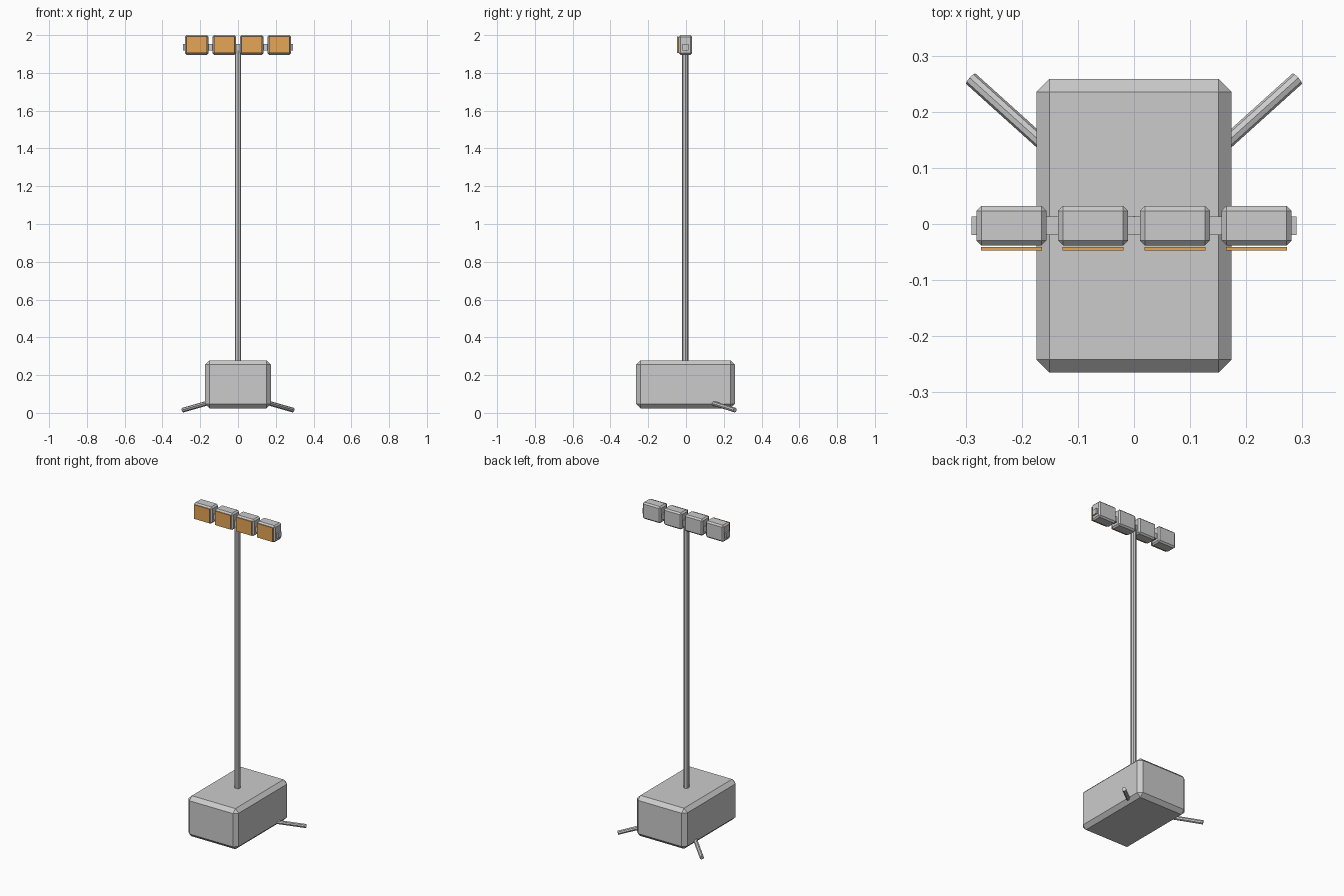
import bpy
from mathutils import Vector

if "Cube" in bpy.data.objects:
    bpy.data.objects.remove(bpy.data.objects["Cube"])

YC = -0.003  # shared depth centre of the stand


def material(name, rgb):
    m = bpy.data.materials.new(name)
    m.diffuse_color = (*rgb, 1)
    m.use_nodes = True
    m.node_tree.nodes["Principled BSDF"].inputs["Base Color"].default_value = m.diffuse_color
    return m


GREY = material("grey metal", (0.6, 0.6, 0.6))
AMBER = material("amber lens", (0.78, 0.38, 0.095))


def box(name, centre, size, mat, chamfer=0):
    bpy.ops.mesh.primitive_cube_add(size=1, location=centre)
    o = bpy.context.object
    o.name = name
    o.scale = size
    bpy.ops.object.transform_apply(location=False, rotation=False, scale=True)
    o.data.materials.append(mat)
    if chamfer:
        b = o.modifiers.new("chamfer", 'BEVEL')
        b.width = chamfer
        b.segments = 1
    return o


def rod(name, a, b, radius, mat, sides=8):
    a, b = Vector(a), Vector(b)
    d = b - a
    bpy.ops.mesh.primitive_cylinder_add(vertices=sides, radius=radius, depth=d.length,
                                        location=(a + b) / 2)
    o = bpy.context.object
    o.name = name
    o.rotation_euler = d.to_track_quat('Z', 'Y').to_euler()
    o.data.materials.append(mat)
    return o


# Chamfered base housing
box("base_housing", (0, YC, 0.151), (0.348, 0.523, 0.254), GREY, 0.023)

# Mast and the crossbar carrying the lamps
rod("mast", (0, YC, 0.2), (0, YC, 1.945), 0.017, GREY)
box("crossbar", (0, YC, 1.936), (0.58, 0.033, 0.033), GREY)

# Splayed rear legs
for side, label in ((-1, "left"), (1, "right")):
    rod("rear_leg_" + label, (side * 0.14, 0.123, 0.058), (side * 0.291, 0.259, 0.015),
        0.0125, GREY)

# Four lamps, each with a thin lens in front
for i in range(4):
    x = (i - 1.5) * 0.1457
    box(f"lamp_housing_{i + 1}", (x, YC, 1.948), (0.125, 0.071, 0.104), GREY, 0.009)
    box(f"lamp_lens_{i + 1}", (x, -0.044, 1.948), (0.109, 0.006, 0.088), AMBER)
